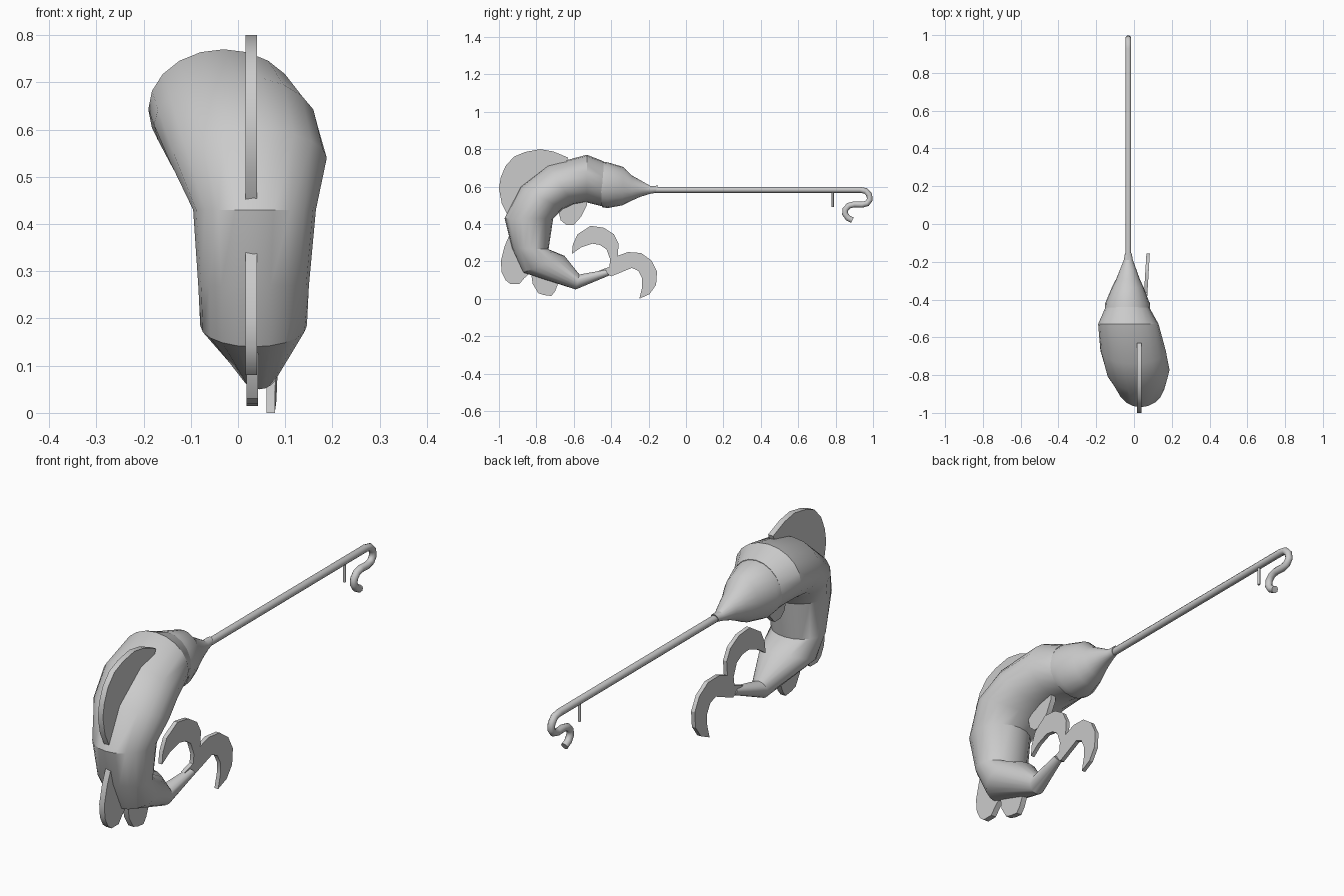
import bpy, bmesh, math
from mathutils import Vector


def finish(bm, name, angle=30):
    bmesh.ops.recalc_face_normals(bm, faces=bm.faces)
    me = bpy.data.meshes.new(name)
    bm.to_mesh(me)
    bm.free()
    ob = bpy.data.objects.new(name, me)
    bpy.context.collection.objects.link(ob)
    bpy.ops.object.select_all(action='DESELECT')
    ob.select_set(True)
    bpy.context.view_layer.objects.active = ob
    bpy.ops.object.shade_smooth_by_angle(angle=math.radians(angle))
    return ob


def loft(name, rings, n=16, angle=30):
    """Rings: (outer y, outer z, inner y, inner z, centre x, half width)."""
    bm = bmesh.new()
    loops = []
    for oy, oz, iy, iz, cx, hw in rings:
        c = Vector((cx, (oy + iy) / 2, (oz + iz) / 2))
        up = Vector((0, (oy - iy) / 2, (oz - iz) / 2))
        side = Vector((hw, 0, 0))
        loops.append([bm.verts.new(c + up * math.cos(2 * math.pi * k / n)
                                   + side * math.sin(2 * math.pi * k / n)) for k in range(n)])
    for a, b in zip(loops, loops[1:]):
        for k in range(n):
            bm.faces.new((a[k], a[(k + 1) % n], b[(k + 1) % n], b[k]))
    bm.faces.new(loops[0])
    bm.faces.new(loops[-1])
    return finish(bm, name, angle)


def fin(name, pts, x, thick, yaw=0.0):
    """Flat plate with a y-z outline."""
    bm = bmesh.new()
    y0 = pts[0][0]
    f = bm.faces.new([bm.verts.new((x - thick / 2 + (y - y0) * yaw, y, z)) for y, z in pts])
    ext = bmesh.ops.extrude_face_region(bm, geom=[f])
    bmesh.ops.translate(bm, vec=(thick, 0, 0),
                        verts=[g for g in ext['geom'] if isinstance(g, bmesh.types.BMVert)])
    return finish(bm, name)


def tube(name, pts, r, x, n=10):
    """Round rod along a y-z path."""
    rings = []
    for i, (y, z) in enumerate(pts):
        a, b = pts[max(i - 1, 0)], pts[min(i + 1, len(pts) - 1)]
        d = Vector((b[0] - a[0], b[1] - a[1])).normalized()
        rings.append((y - d.y * r, z + d.x * r, y + d.y * r, z - d.x * r, x, r))
    return loft(name, rings, n, 60)


# Curled body, tail to gills
loft("body", [
    (-0.41, 0.125, -0.43, 0.155, 0.065, 0.02),
    (-0.59, 0.05, -0.57, 0.13, 0.045, 0.04),
    (-0.87, 0.14, -0.65, 0.23, 0.033, 0.113),
    (-0.93, 0.27, -0.735, 0.265, 0.033, 0.117),
    (-0.97, 0.43, -0.71, 0.43, 0.035, 0.13),
    (-0.885, 0.60, -0.66, 0.48, 0.02, 0.168),
    (-0.74, 0.715, -0.60, 0.505, -0.005, 0.173),
    (-0.53, 0.77, -0.53, 0.515, -0.03, 0.16),
    (-0.44, 0.735, -0.45, 0.495, -0.035, 0.118),
], 20)

# Head with stepped snout
loft("head", [
    (-0.46, 0.735, -0.45, 0.49, -0.035, 0.12),
    (-0.42, 0.73, -0.42, 0.485, -0.035, 0.118),
    (-0.335, 0.705, -0.34, 0.50, -0.033, 0.085),
    (-0.29, 0.66, -0.29, 0.525, -0.032, 0.062),
    (-0.245, 0.635, -0.245, 0.545, -0.031, 0.045),
    (-0.19, 0.603, -0.19, 0.562, -0.03, 0.024),
    (-0.15, 0.605, -0.165, 0.566, -0.03, 0.018),
], 20)

# Long rod with curled hook and pin
tube("rod", [(-0.22, 0.583), (0.93, 0.583), (0.96, 0.577), (0.98, 0.556), (0.983, 0.53),
             (0.968, 0.51), (0.94, 0.503), (0.90, 0.505), (0.87, 0.498), (0.852, 0.478),
             (0.85, 0.455), (0.865, 0.433), (0.89, 0.42)], 0.016, -0.03)
tube("pin", [(0.785, 0.575), (0.785, 0.49)], 0.006, -0.03, 8)

# Back and belly fins
fin("large_back_fin", [(-0.955, 0.45), (-0.985, 0.51), (-1.0, 0.59), (-0.99, 0.65), (-0.965, 0.71),
                       (-0.92, 0.76), (-0.86, 0.785), (-0.78, 0.80), (-0.71, 0.788), (-0.63, 0.755),
                       (-0.65, 0.70), (-0.77, 0.62), (-0.87, 0.45)], 0.028, 0.025)
fin("lower_back_fin", [(-0.945, 0.34), (-0.97, 0.28), (-0.99, 0.20), (-0.985, 0.14), (-0.965, 0.10),
                       (-0.94, 0.08), (-0.89, 0.08), (-0.865, 0.11), (-0.80, 0.17), (-0.87, 0.30)],
    0.028, 0.025)
fin("bottom_fin", [(-0.83, 0.15), (-0.82, 0.08), (-0.79, 0.03), (-0.76, 0.02), (-0.72, 0.015),
                   (-0.70, 0.04), (-0.68, 0.09), (-0.69, 0.15)], 0.03, 0.025)
fin("belly_fin", [(-0.69, 0.50), (-0.67, 0.42), (-0.64, 0.395), (-0.60, 0.395), (-0.56, 0.44),
                  (-0.53, 0.50), (-0.53, 0.56), (-0.65, 0.56)], 0.0, 0.025)

# Forked tail fin
fin("tail_fin", [(-0.40, 0.12), (-0.465, 0.15), (-0.44, 0.16), (-0.41, 0.17), (-0.405, 0.21),
                 (-0.425, 0.265), (-0.46, 0.288), (-0.50, 0.295), (-0.56, 0.275), (-0.61, 0.24),
                 (-0.605, 0.29), (-0.58, 0.345), (-0.51, 0.39), (-0.44, 0.38), (-0.385, 0.345),
                 (-0.36, 0.295), (-0.365, 0.23), (-0.31, 0.25), (-0.24, 0.245), (-0.185, 0.205),
                 (-0.155, 0.145), (-0.16, 0.075), (-0.195, 0.025), (-0.25, 0.0), (-0.235, 0.06),
                 (-0.235, 0.11), (-0.255, 0.15), (-0.29, 0.165)], 0.06, 0.018, 0.06)
